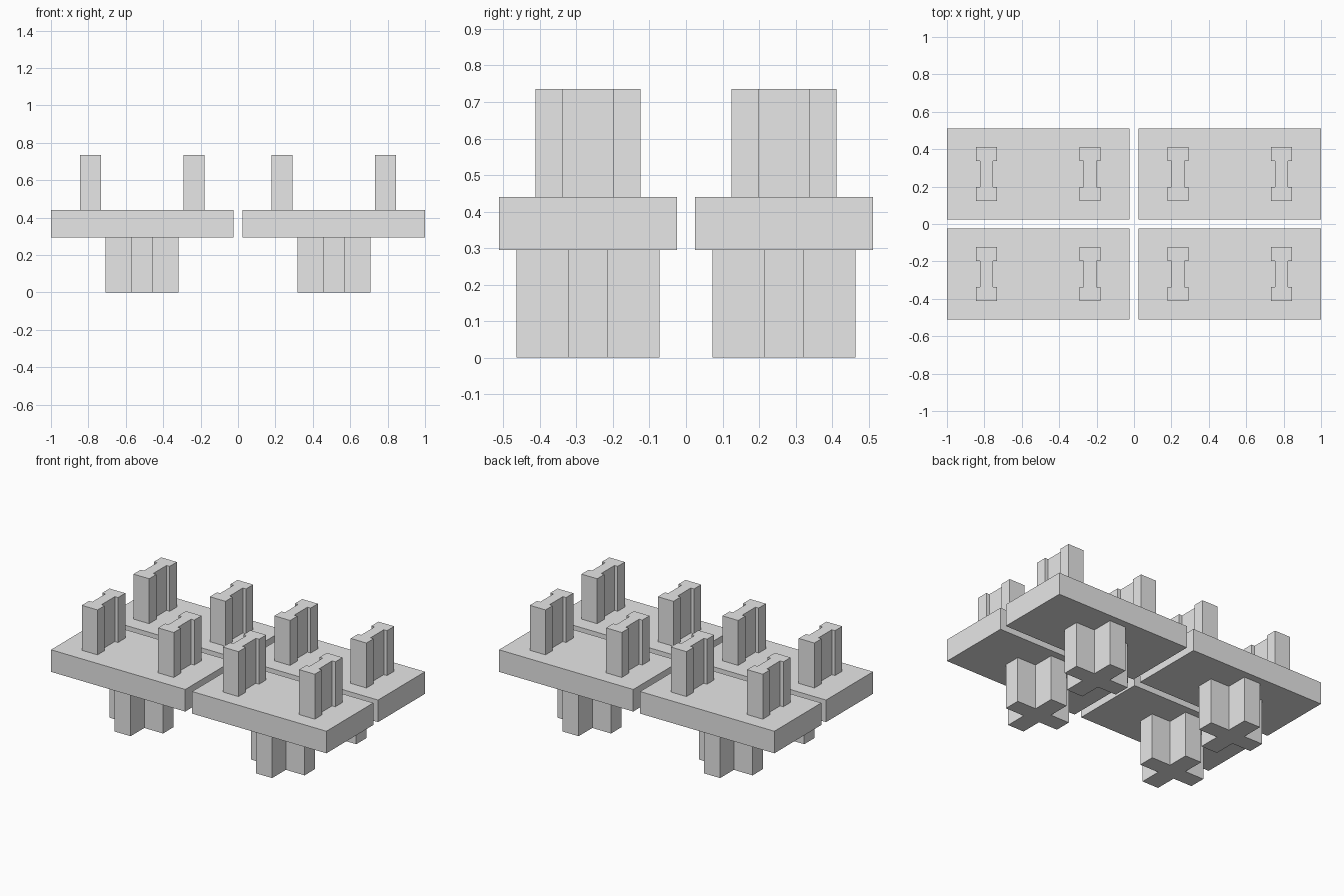
import bpy
import bmesh

cube = bpy.data.objects.get("Cube")
if cube:
    bpy.data.objects.remove(cube, do_unlink=True)

GREY = (0.8, 0.8, 0.8, 1.0)
grey = bpy.data.materials.new("light grey")
grey.use_nodes = True
grey.diffuse_color = GREY
grey.node_tree.nodes["Principled BSDF"].inputs["Base Color"].default_value = GREY

SLAB_BOTTOM, SLAB_TOP, PILLAR_TOP = 0.295, 0.44, 0.735


def prism(name, outline, centre, bottom, top):
    """Extrude a closed outline straight up between two heights."""
    bm = bmesh.new()
    face = bm.faces.new([bm.verts.new((centre[0] + x, centre[1] + y, bottom))
                         for x, y in outline])
    ext = bmesh.ops.extrude_face_region(bm, geom=[face])
    for v in ext["geom"]:
        if isinstance(v, bmesh.types.BMVert):
            v.co.z = top
    bmesh.ops.recalc_face_normals(bm, faces=bm.faces)
    mesh = bpy.data.meshes.new(name)
    bm.to_mesh(mesh)
    bm.free()
    mesh.materials.append(grey)
    obj = bpy.data.objects.new(name, mesh)
    bpy.context.collection.objects.link(obj)


def four_way(quarter):
    """Mirror a quarter outline, listed from +x round to +y, into a whole one."""
    half = quarter + [(-x, y) for x, y in reversed(quarter)]
    return half + [(-x, -y) for x, y in half]


slab = four_way([(0.4875, 0.2435)])
i_beam = four_way([(0.034, 0.069), (0.057, 0.069), (0.057, 0.144)])
cross = four_way([(0.195, 0.054), (0.059, 0.054), (0.059, 0.196)])

# Four matching units, each a slab on a cross leg with two upright pillars
for sx, side in ((1, "left"), (-1, "right")):
    for sy, end in ((-1, "front"), (1, "back")):
        tag = f"{end}_{side}"
        y = sy * 0.268
        prism(f"{tag}_slab", slab, (sx * 0.5125, y), SLAB_BOTTOM, SLAB_TOP)
        prism(f"{tag}_cross_leg", cross, (sx * 0.514, y), 0, SLAB_BOTTOM)
        for x, place in ((0.235, "inner"), (0.789, "outer")):
            prism(f"{tag}_{place}_pillar", i_beam, (sx * x, y), SLAB_TOP, PILLAR_TOP)
